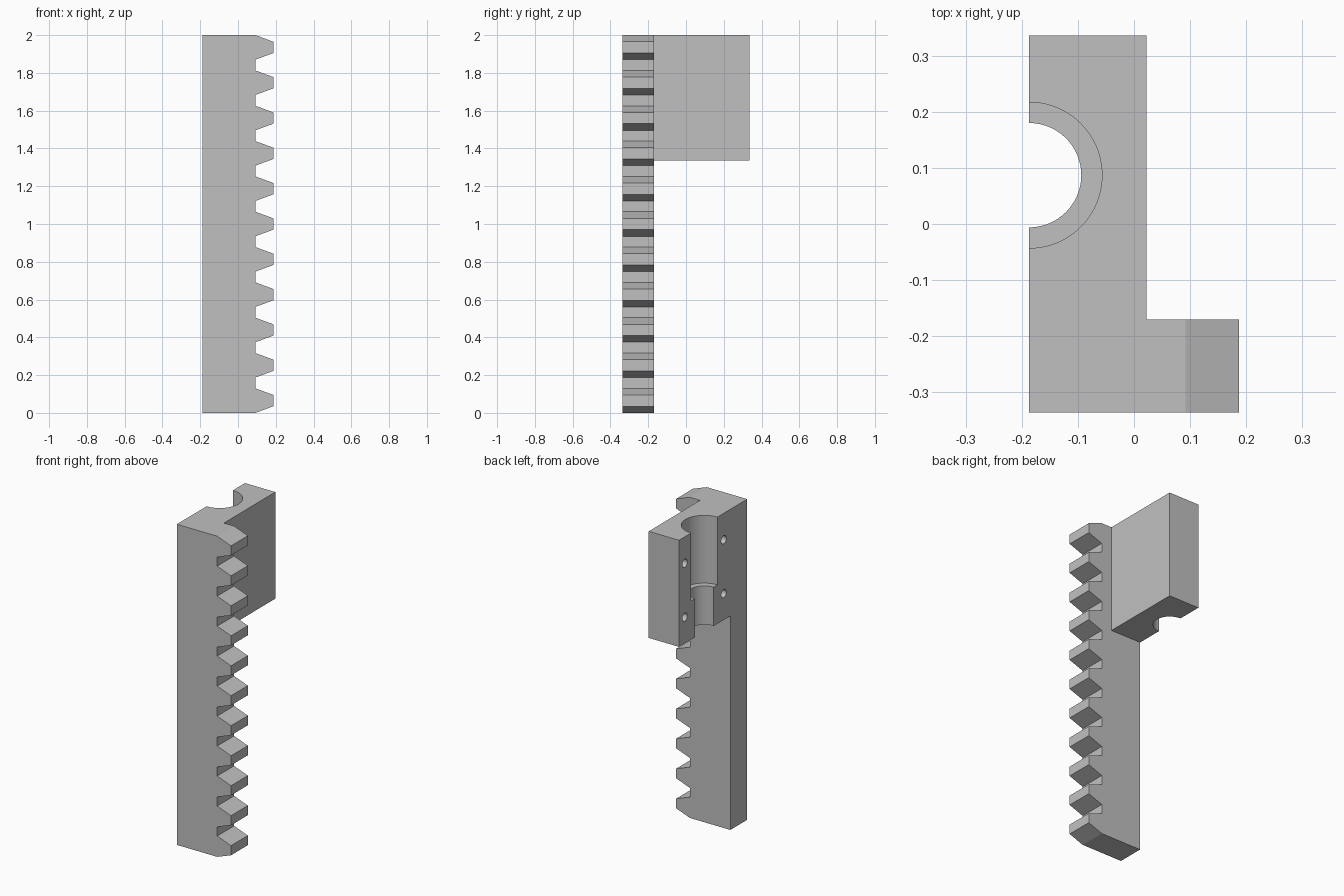
import bpy, bmesh
from math import radians
from mathutils import Matrix

cube = bpy.data.objects.get("Cube")
if cube:
    bpy.data.objects.remove(cube, do_unlink=True)

HALF_X, HALF_Y, HEIGHT = 0.187, 0.336, 2.0
BAR_BACK = -0.17             # rear face of the toothed bar
BLOCK_BOTTOM, BLOCK_RIGHT = 1.335, 0.022
BORE_Y, STEP_Z = 0.087, 1.577
TEETH, PITCH, ROOT_X = 11, 0.187, 0.092

grey = bpy.data.materials.new("plain grey")
grey.use_nodes = True
grey.diffuse_color = (0.53, 0.53, 0.53, 1)
grey.node_tree.nodes["Principled BSDF"].inputs["Base Color"].default_value = (0.53, 0.53, 0.53, 1)


def finish(name, bm):
    bmesh.ops.recalc_face_normals(bm, faces=bm.faces)
    mesh = bpy.data.meshes.new(name)
    bm.to_mesh(mesh)
    bm.free()
    mesh.materials.append(grey)
    obj = bpy.data.objects.new(name, mesh)
    bpy.context.collection.objects.link(obj)
    return obj


def prism(name, outline, y0, y1):
    """Extrude an x-z outline along y."""
    bm = bmesh.new()
    face = bm.faces.new([bm.verts.new((x, y0, z)) for x, z in outline])
    new = bmesh.ops.extrude_face_region(bm, geom=[face])["geom"]
    verts = [v for v in new if isinstance(v, bmesh.types.BMVert)]
    bmesh.ops.translate(bm, verts=verts, vec=(0, y1 - y0, 0))
    return finish(name, bm)


def cylinder(name, centre, radius, length, sides, along_x=False):
    bm = bmesh.new()
    turn = Matrix.Rotation(radians(90), 4, 'Y') if along_x else Matrix()
    bmesh.ops.create_cone(bm, cap_ends=True, segments=sides, radius1=radius, radius2=radius,
                          depth=length, matrix=Matrix.Translation(centre) @ turn)
    return finish(name, bm)


def combine(target, tool, operation):
    mod = target.modifiers.new(operation.lower(), 'BOOLEAN')
    mod.operation, mod.object, mod.solver = operation, tool, 'EXACT'
    bpy.context.view_layer.objects.active = target
    bpy.ops.object.modifier_apply(modifier=mod.name)
    bpy.data.objects.remove(tool, do_unlink=True)


# Toothed bar: straight back edge, repeated trapezoid teeth on the left
outline = [(-HALF_X, HEIGHT), (-HALF_X, 0)]
for i in range(TEETH):
    z = i * PITCH
    outline += [(ROOT_X, z), (HALF_X, z + 0.035), (HALF_X, z + 0.095), (ROOT_X, z + 0.13)]
rack = prism("toothed_rack", outline, -HALF_Y, BAR_BACK)

# Mounting block behind the upper third
block = prism("mounting_block", [(-HALF_X, BLOCK_BOTTOM), (BLOCK_RIGHT, BLOCK_BOTTOM),
                                 (BLOCK_RIGHT, HEIGHT), (-HALF_X, HEIGHT)], BAR_BACK, HALF_Y)

# Stepped half bore, open to the side
combine(block, cylinder("wide_bore", (-HALF_X, BORE_Y, STEP_Z + 0.5), 0.13, 1.0, 96), 'DIFFERENCE')
combine(block, cylinder("narrow_bore", (-HALF_X, BORE_Y, 1.6), 0.093, 1.0, 96), 'DIFFERENCE')

# Four blind screw holes around the bore
for dy in (-0.192, 0.192):
    for z in (1.499, 1.835):
        hole = cylinder("screw_hole", (-HALF_X, BORE_Y + dy, z), 0.025, 0.32, 32, True)
        combine(block, hole, 'DIFFERENCE')

combine(rack, block, 'UNION')

# Smooth bores, crisp edges
bpy.ops.object.select_all(action='DESELECT')
rack.select_set(True)
bpy.context.view_layer.objects.active = rack
bpy.ops.object.shade_smooth_by_angle(angle=radians(15))
